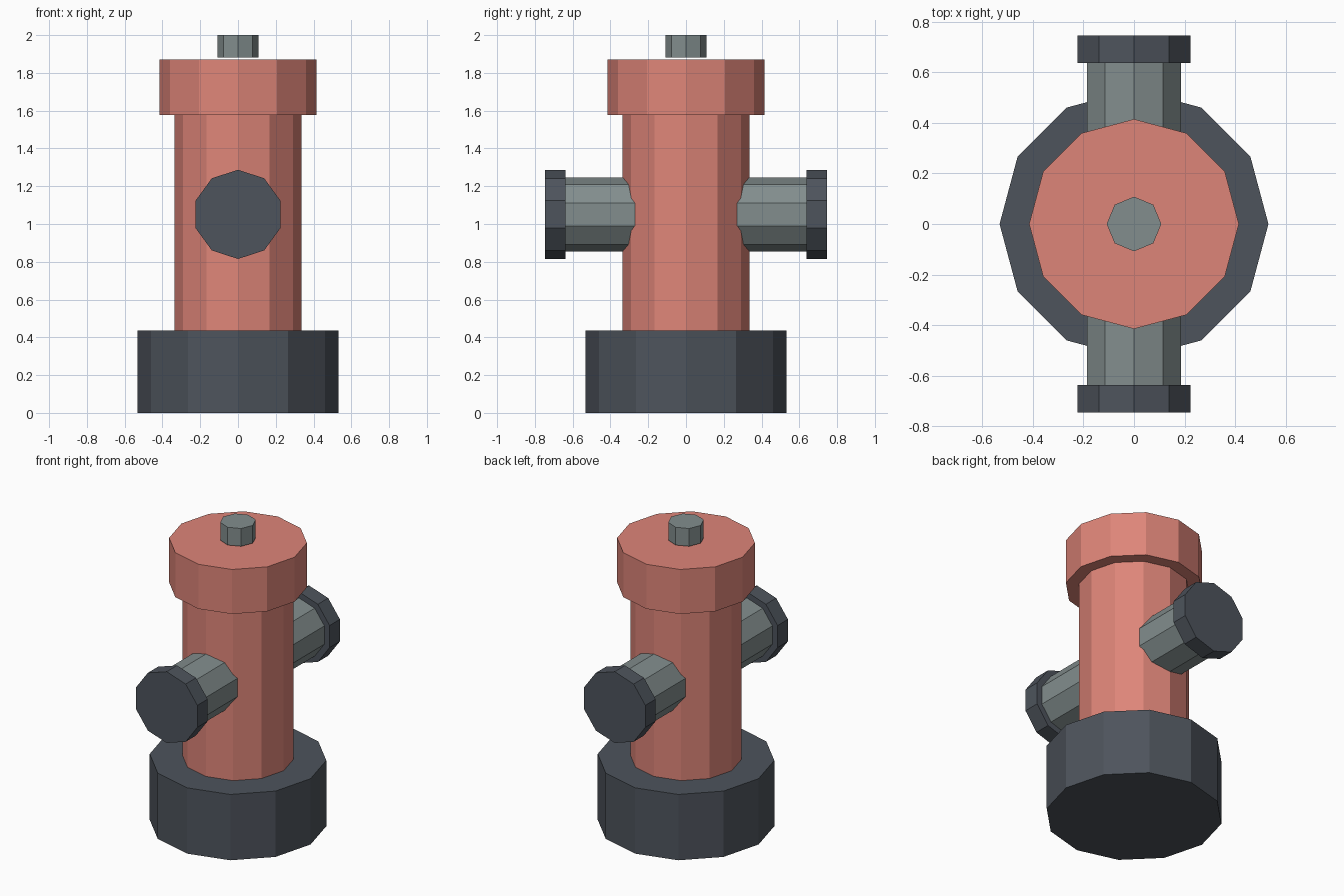
import bpy
import math
from mathutils import Matrix

default = bpy.data.objects.get("Cube")
if default:
    bpy.data.objects.remove(default, do_unlink=True)


def make_material(name, rgb):
    mat = bpy.data.materials.new(name)
    mat.use_nodes = True
    colour = (*rgb, 1)
    mat.diffuse_color = colour
    mat.node_tree.nodes["Principled BSDF"].inputs["Base Color"].default_value = colour
    return mat


red = make_material("faded red", (0.73, 0.235, 0.19))
dark = make_material("dark slate", (0.075, 0.088, 0.107))
grey = make_material("iron grey", (0.225, 0.27, 0.27))


def prism(name, sides, radius, start, end, mat, turn=None, lift=0):
    """Flat-sided prism along z with a corner on +y; turn then lift it."""
    bpy.ops.mesh.primitive_cylinder_add(vertices=sides, radius=radius, depth=end - start)
    obj = bpy.context.object
    obj.name = obj.data.name = name
    obj.data.transform(Matrix.Translation((0, 0, (start + end) / 2)))
    if turn:
        obj.data.transform(turn)
    obj.location.z = lift
    obj.data.materials.append(mat)
    return obj


# Upright barrel, its base and its top
prism("base", 12, 0.532, 0, 0.436, dark)
prism("barrel", 12, 0.335, 0.42, 1.59, red)
prism("bonnet", 12, 0.415, 1.577, 1.872, red)
prism("top_nut", 8, 0.108, 1.882, 2.0, grey)

# Outlet pipes with end caps, front and back
for side, sign in (("front", 1), ("back", -1)):
    turn = Matrix.Rotation(sign * math.pi / 2, 4, "X")
    prism(side + "_outlet", 10, 0.196, 0.1, 0.645, grey, turn, 1.051)
    prism(side + "_outlet_cap", 10, 0.236, 0.638, 0.746, dark, turn, 1.051)
